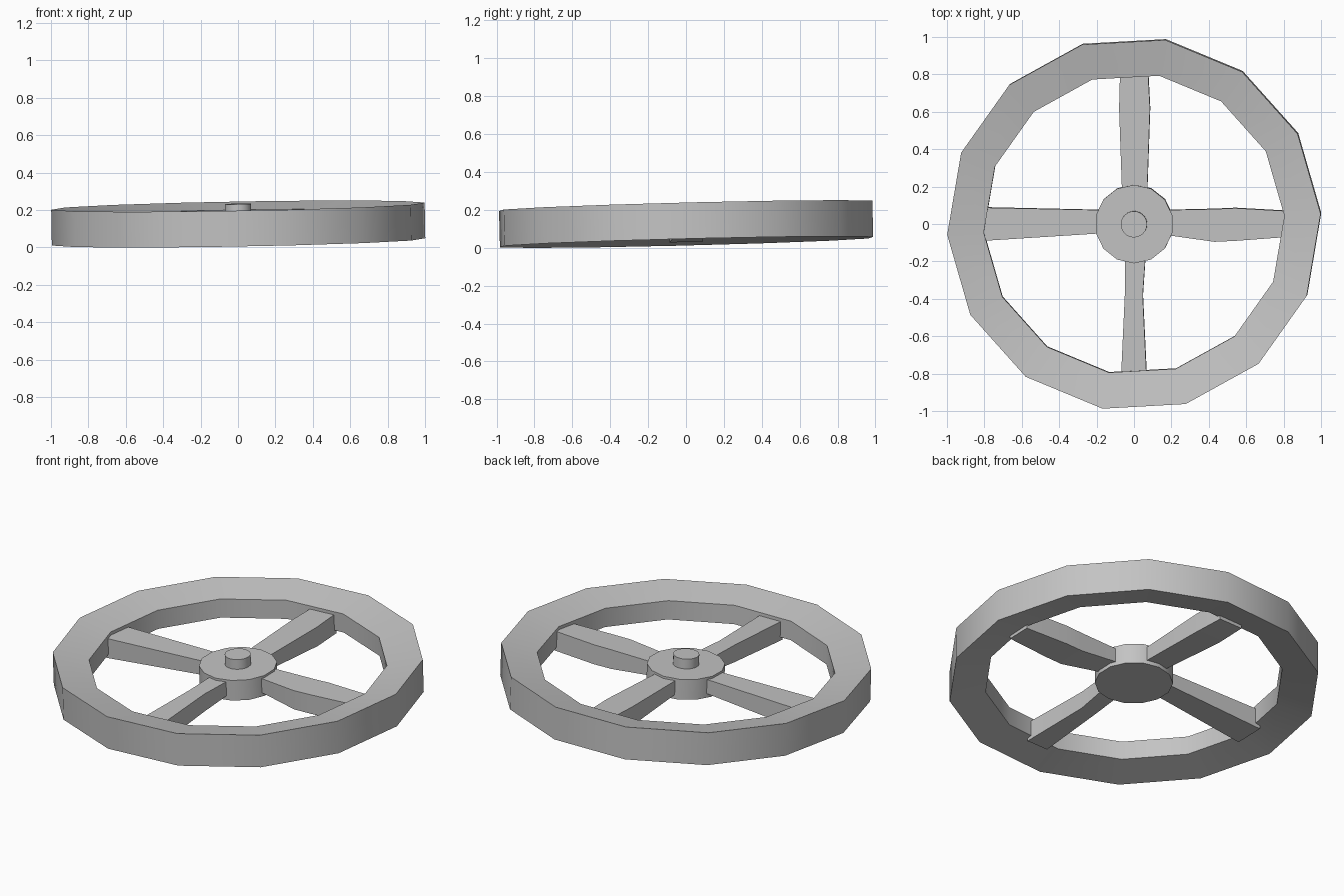
import bpy, bmesh, math
from mathutils import Matrix, Vector

cube = bpy.data.objects.get("Cube")
if cube:
    bpy.data.objects.remove(cube, do_unlink=True)

grey = bpy.data.materials.new("metal_grey")
grey.use_nodes = True
colour = (0.55, 0.55, 0.55, 1)
grey.diffuse_color = colour
grey.node_tree.nodes["Principled BSDF"].inputs["Base Color"].default_value = colour

# The whole wheel leans slightly
LEAN = (Matrix.Translation((0.003, 0.003, 0.03))
        @ Matrix.Rotation(-math.atan(0.018), 4, 'Y')
        @ Matrix.Rotation(math.atan(0.025), 4, 'X'))


def finish(name, bm):
    bmesh.ops.recalc_face_normals(bm, faces=bm.faces)
    mesh = bpy.data.meshes.new(name)
    bm.to_mesh(mesh)
    bm.free()
    mesh.materials.append(grey)
    obj = bpy.data.objects.new(name, mesh)
    bpy.context.collection.objects.link(obj)
    obj.matrix_world = LEAN
    bpy.ops.object.select_all(action='DESELECT')
    obj.select_set(True)
    bpy.context.view_layer.objects.active = obj
    bpy.ops.object.shade_smooth_by_angle(angle=math.radians(30))


def bridge(bm, loops, closed):
    """Join successive vertex loops with quads."""
    pairs = list(zip(loops, loops[1:]))
    if closed:
        pairs.append((loops[-1], loops[0]))
    for a, b in pairs:
        n = len(a)
        for i in range(n):
            j = (i + 1) % n
            bm.faces.new((a[i], a[j], b[j], b[i]))


def disc(name, radius, low, high, sides):
    bm = bmesh.new()
    bmesh.ops.create_cone(bm, cap_ends=True, segments=sides, radius1=radius,
                          radius2=radius, depth=high - low,
                          matrix=Matrix.Translation((0, 0, (low + high) / 2)))
    finish(name, bm)


# Rim: section narrowing towards the inside, swept round a coarse circle
SIDES = 14
bm = bmesh.new()
loops = []
for k in range(SIDES):
    a = math.radians(3.2) + math.tau * k / SIDES
    loops.append([bm.verts.new((r * math.cos(a), r * math.sin(a), z))
                  for r, z in ((0.805, 0.04), (1, 0), (1, 0.191), (0.805, 0.151))])
bridge(bm, loops, True)
finish("rim", bm)

# Hub and axle stub
disc("hub", 0.21, 0.025, 0.145, SIDES)
disc("axle_stub", 0.07, 0.14, 0.203, 24)

# Spokes: stations of distance, left edge, right edge, underside
SPOKES = {
    "left_spoke": (0, [(0.18, 0.075, -0.06, 0.05), (0.43, 0.08, -0.095, 0.02),
                       (0.54, 0.085, -0.09, 0.018), (0.81, 0.07, -0.07, 0.018)]),
    "back_spoke": (90, [(0.18, 0.065, -0.07, 0.05), (0.62, 0.08, -0.085, 0.018),
                        (0.81, 0.075, -0.075, 0.015)]),
    "right_spoke": (180, [(0.18, 0.05, -0.075, 0.05), (0.81, 0.09, -0.088, 0.015)]),
    "front_spoke": (270, [(0.18, 0.06, -0.05, 0.05), (0.38, 0.046, -0.05, 0.03),
                          (0.81, 0.066, -0.07, 0.018)]),
}
for name, (angle, stations) in SPOKES.items():
    turn = Matrix.Rotation(math.radians(angle), 4, 'Z')
    bm = bmesh.new()
    loops = []
    for r, left, right, low in stations:
        section = ((left, low), (right, low), (right, 0.132), (left, 0.132))
        loops.append([bm.verts.new(turn @ Vector((r, y, z))) for y, z in section])
    bridge(bm, loops, False)
    bm.faces.new(loops[0])
    bm.faces.new(loops[-1])
    finish(name, bm)
